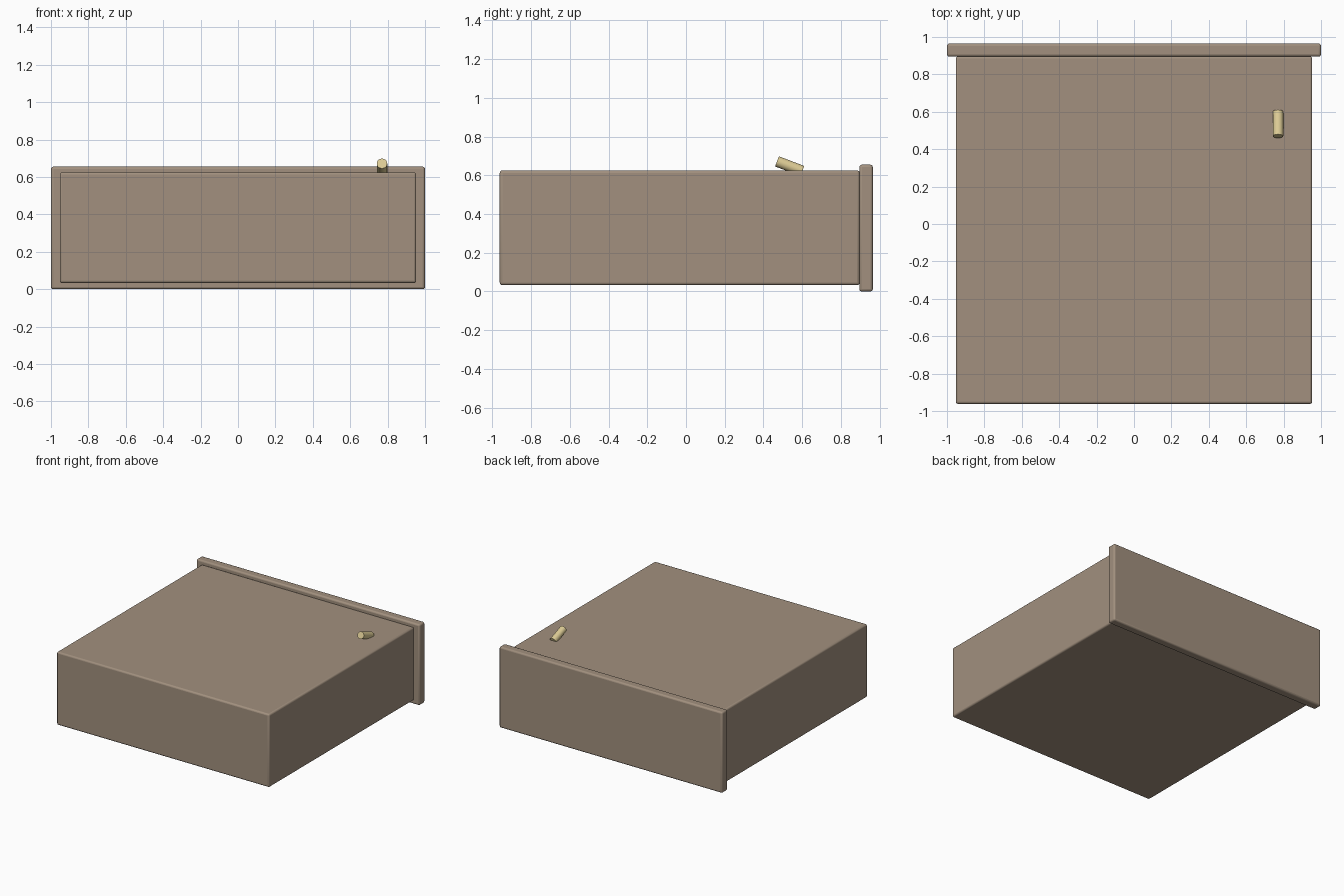
import bpy
from math import radians
from mathutils import Vector, Matrix

if "Cube" in bpy.data.objects:
    bpy.data.objects.remove(bpy.data.objects["Cube"])


def material(name, rgb):
    m = bpy.data.materials.new(name)
    m.diffuse_color = (*rgb, 1)
    m.use_nodes = True
    m.node_tree.nodes["Principled BSDF"].inputs["Base Color"].default_value = m.diffuse_color
    return m


wood = material("brown_wood", (0.36, 0.28, 0.21))
brass = material("brass", (0.72, 0.60, 0.30))


def rounded_box(name, lo, hi, bevel, mat):
    lo, hi = Vector(lo), Vector(hi)
    bpy.ops.mesh.primitive_cube_add(size=1)
    ob = bpy.context.object
    ob.name = name
    ob.data.transform(Matrix.Diagonal((*(hi - lo), 1)))
    ob.location = (lo + hi) / 2
    mod = ob.modifiers.new("rounded_edges", 'BEVEL')
    mod.width = bevel
    mod.segments = 3
    ob.data.materials.append(mat)
    bpy.ops.object.shade_smooth_by_angle(angle=radians(35))
    return ob


# Drawer body and the wider panel across its back
rounded_box("drawer_body", (-0.953, -0.962, 0.033), (0.953, 0.897, 0.625), 0.013, wood)
rounded_box("end_panel", (-1, 0.895, 0), (1, 0.965, 0.655), 0.013, wood)

# Small tilted brass peg, its lower end sunk in the top
start, end = Vector((0.77, 0.47, 0.672)), Vector((0.77, 0.601, 0.622))
axis = end - start
bpy.ops.mesh.primitive_cylinder_add(vertices=24, radius=0.028, depth=axis.length,
                                    location=(start + end) / 2,
                                    rotation=axis.to_track_quat('Z', 'Y').to_euler())
peg = bpy.context.object
peg.name = "brass_peg"
peg.data.materials.append(brass)
bpy.ops.object.shade_smooth_by_angle(angle=radians(35))
